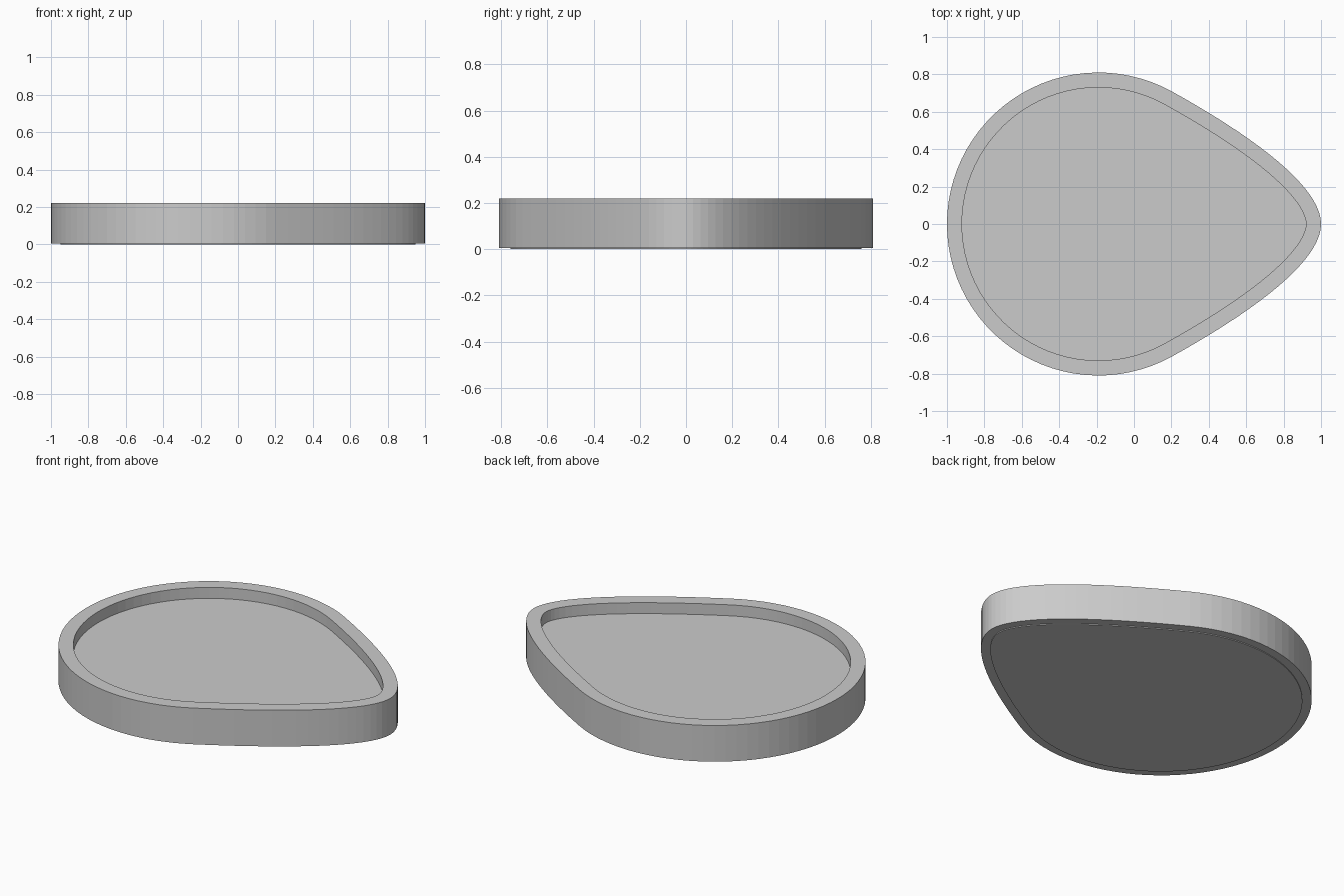
import bpy, bmesh
from math import sin, cos, pi, radians
from mathutils import Vector

if "Cube" in bpy.data.objects:
    bpy.data.objects.remove(bpy.data.objects["Cube"])

# Teardrop outline: round back end blending into a soft tip at +x
CX, R = -0.19, 0.81
JOIN = radians(61)      # angle where the round end meets the tapering side


def half_outline():
    """Upper half as (point, outward normal), from tip to the round back end."""
    p3 = Vector((CX + R * cos(JOIN), R * sin(JOIN)))
    tangent = Vector((sin(JOIN), -cos(JOIN)))
    p0, p1, p2 = Vector((1, 0)), Vector((1, 0.20)), p3 + tangent * 0.5
    out = []
    for i in range(20):
        t = i / 20
        s = 1 - t
        p = p0 * s**3 + p1 * 3 * s * s * t + p2 * 3 * s * t * t + p3 * t**3
        d = (p1 - p0) * s * s + (p2 - p1) * 2 * s * t + (p3 - p2) * t * t
        out.append((p, Vector((d.y, -d.x)).normalized()))
    for i in range(29):
        a = JOIN + (pi - JOIN) * i / 28
        n = Vector((cos(a), sin(a)))
        out.append((Vector((CX, 0)) + n * R, n))
    return out


def outline(inset):
    top = [p - n * inset for p, n in half_outline()]
    return top + [Vector((p.x, -p.y)) for p in reversed(top[1:-1])]


def make_part(name, levels, closed):
    """Skin (inset, z) loops; closed joins last to first, otherwise cap both ends."""
    bm = bmesh.new()
    loops = [[bm.verts.new((p.x, p.y, z)) for p in outline(i)] for i, z in levels]
    pairs = list(zip(loops, loops[1:]))
    if closed:
        pairs.append((loops[-1], loops[0]))
    else:
        bm.faces.new(loops[0])
        bm.faces.new(loops[-1])
    for a, b in pairs:
        for k in range(len(a)):
            m = (k + 1) % len(a)
            bm.faces.new((a[k], a[m], b[m], b[k]))
    bmesh.ops.recalc_face_normals(bm, faces=bm.faces)
    mesh = bpy.data.meshes.new(name)
    bm.to_mesh(mesh)
    bm.free()
    obj = bpy.data.objects.new(name, mesh)
    bpy.context.collection.objects.link(obj)
    return obj


# Raised rim, sitting a hair above the ground
make_part("rim", [(0, 0.005), (0, 0.22), (0.08, 0.22), (0.08, 0.005)], True)
# Solid base plate with the recessed floor, let into the rim
make_part("base_plate", [(0.05, 0.0), (0.05, 0.155)], False)
